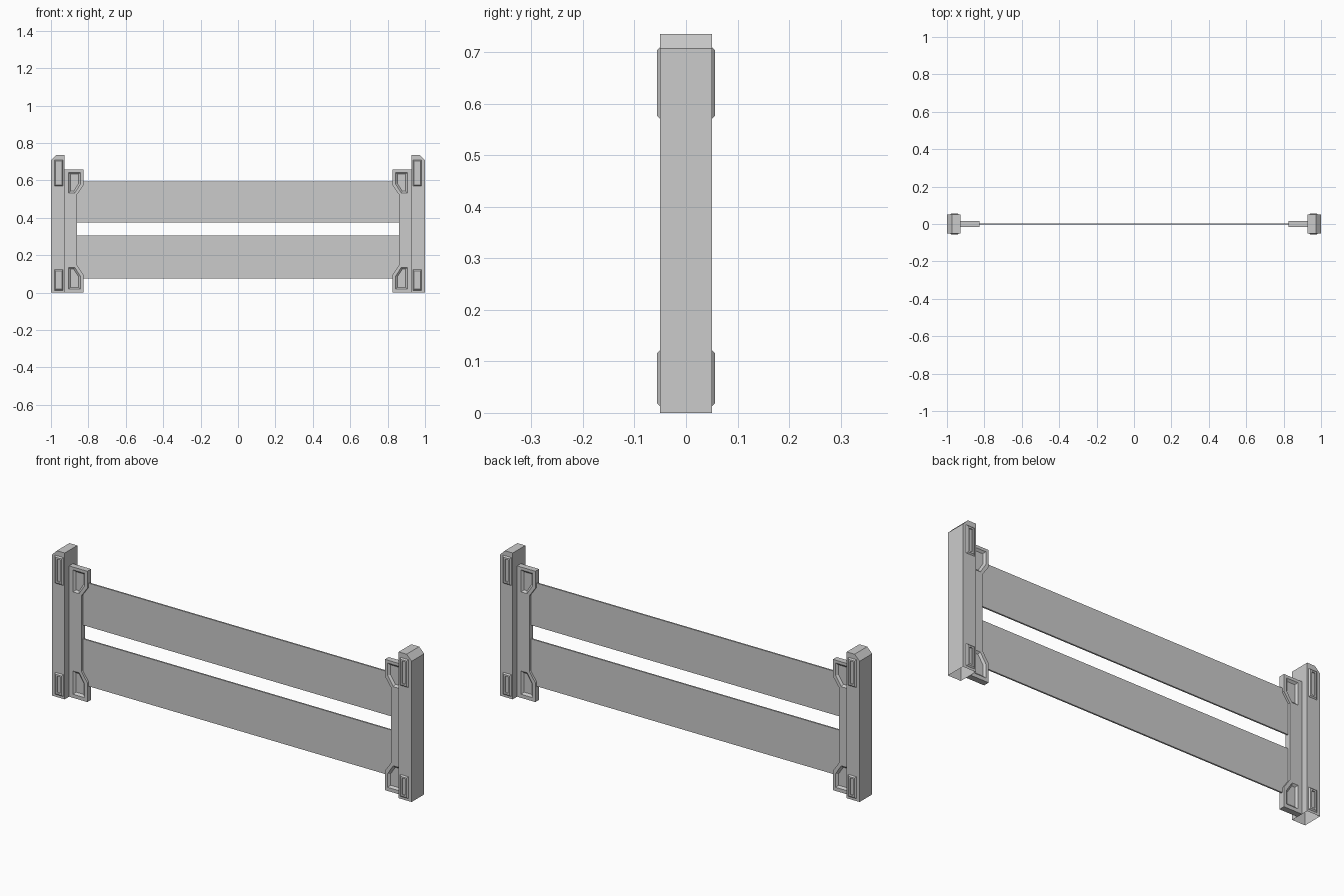
import bpy, bmesh
from mathutils import Vector

if "Cube" in bpy.data.objects:
    bpy.data.objects.remove(bpy.data.objects["Cube"])


def finish(name, bm, mirror_axes=(False, False, False)):
    bmesh.ops.recalc_face_normals(bm, faces=bm.faces)
    mesh = bpy.data.meshes.new(name)
    bm.to_mesh(mesh)
    bm.free()
    ob = bpy.data.objects.new(name, mesh)
    bpy.context.collection.objects.link(ob)
    if any(mirror_axes):
        m = ob.modifiers.new("mirror", 'MIRROR')
        m.use_axis = mirror_axes
        m.use_mirror_merge = False
    return ob


def loft(bm, rings, cap_start=True, cap_end=True):
    """Join matching rings of points with quads."""
    vs = [[bm.verts.new(p) for p in r] for r in rings]
    n = len(vs[0])
    for a, b in zip(vs, vs[1:]):
        for i in range(n):
            j = (i + 1) % n
            bm.faces.new((a[i], a[j], b[j], b[i]))
    if cap_start:
        bm.faces.new(vs[0])
    if cap_end:
        bm.faces.new(vs[-1])


def ring(pts, y):
    return [(x, y, z) for x, z in pts]


def shrink(pts, d):
    """Move each side of a convex clockwise-or-not outline inwards by d."""
    c = sum((Vector(p) for p in pts), Vector((0, 0))) / len(pts)
    lines = []
    for i, p in enumerate(pts):
        a, b = Vector(p), Vector(pts[(i + 1) % len(pts)])
        t = (b - a).normalized()
        n = Vector((-t.y, t.x))
        if n.dot(c - a) < 0:
            n = -n
        lines.append((n, n.dot(a) + d))
    out = []
    for i in range(len(pts)):
        (n1, d1), (n2, d2) = lines[i - 1], lines[i]
        k = n1.x * n2.y - n1.y * n2.x
        out.append(((d1 * n2.y - d2 * n1.y) / k, (n1.x * d2 - n2.x * d1) / k))
    return out


# Posts: hollow underneath, outer top corner cut off
post = [(-1, 0), (-0.928, 0), (-0.928, 0.735), (-0.972, 0.735), (-1, 0.707)]
bm = bmesh.new()
loft(bm, [ring(post, -0.05), ring(post, 0.05)])
bm.faces.ensure_lookup_table()
bottom = [f for f in bm.faces if all(v.co.z < 1e-5 for v in f.verts)]
bmesh.ops.delete(bm, geom=bottom, context='FACES_ONLY')
finish("post", bm, (True, False, False))

# Raised slotted brackets on the post faces
bm = bmesh.new()
for z0, z1 in ((0.012, 0.122), (0.57, 0.71)):
    pad = [(-0.982, z0), (-0.936, z0), (-0.936, z1), (-0.982, z1)]
    slot = shrink(pad, 0.014)
    loft(bm, [ring(pad, -0.05), ring(shrink(pad, 0.006), -0.056),
              ring(slot, -0.056), ring(slot, -0.0505)], cap_start=False)
finish("post_bracket", bm, (True, True, False))

# Inner channel holding the boards, with a wide ear at top and bottom
channel = [(-0.928, 0), (-0.827, 0), (-0.827, 0.097), (-0.86, 0.145),
           (-0.86, 0.525), (-0.827, 0.572), (-0.827, 0.657), (-0.928, 0.657)]
bm = bmesh.new()
loft(bm, [ring(channel, -0.015), ring(channel, 0.015)])
flange = finish("board_channel", bm)

# Bevelled pockets cut into both faces of the ears
upper = [(-0.906, 0.643), (-0.842, 0.643), (-0.842, 0.58),
         (-0.873, 0.532), (-0.906, 0.532)]
lower = [(-0.906, 0.018), (-0.842, 0.018), (-0.842, 0.087),
         (-0.873, 0.135), (-0.906, 0.135)]
bm = bmesh.new()
for pts in (upper, lower):
    for s in (-1, 1):
        loft(bm, [ring(shrink(pts, -0.002), s * 0.017),
                  ring(shrink(pts, 0.010), s * 0.006)])
cutter = finish("pocket_cutter", bm)
cutter.hide_render = True
cutter.hide_viewport = True
cut = flange.modifiers.new("pockets", 'BOOLEAN')
cut.operation = 'DIFFERENCE'
cut.solver = 'EXACT'
cut.object = cutter
m = flange.modifiers.new("mirror", 'MIRROR')
m.use_axis = (True, False, False)
m.use_mirror_merge = False

# Two thin long boards
for name, z0, z1 in (("lower_board", 0.075, 0.305), ("upper_board", 0.374, 0.593)):
    bm = bmesh.new()
    outline = [(-0.862, z0), (0.862, z0), (0.862, z1), (-0.862, z1)]
    loft(bm, [ring(outline, -0.004), ring(outline, 0.004)])
    finish(name, bm)
